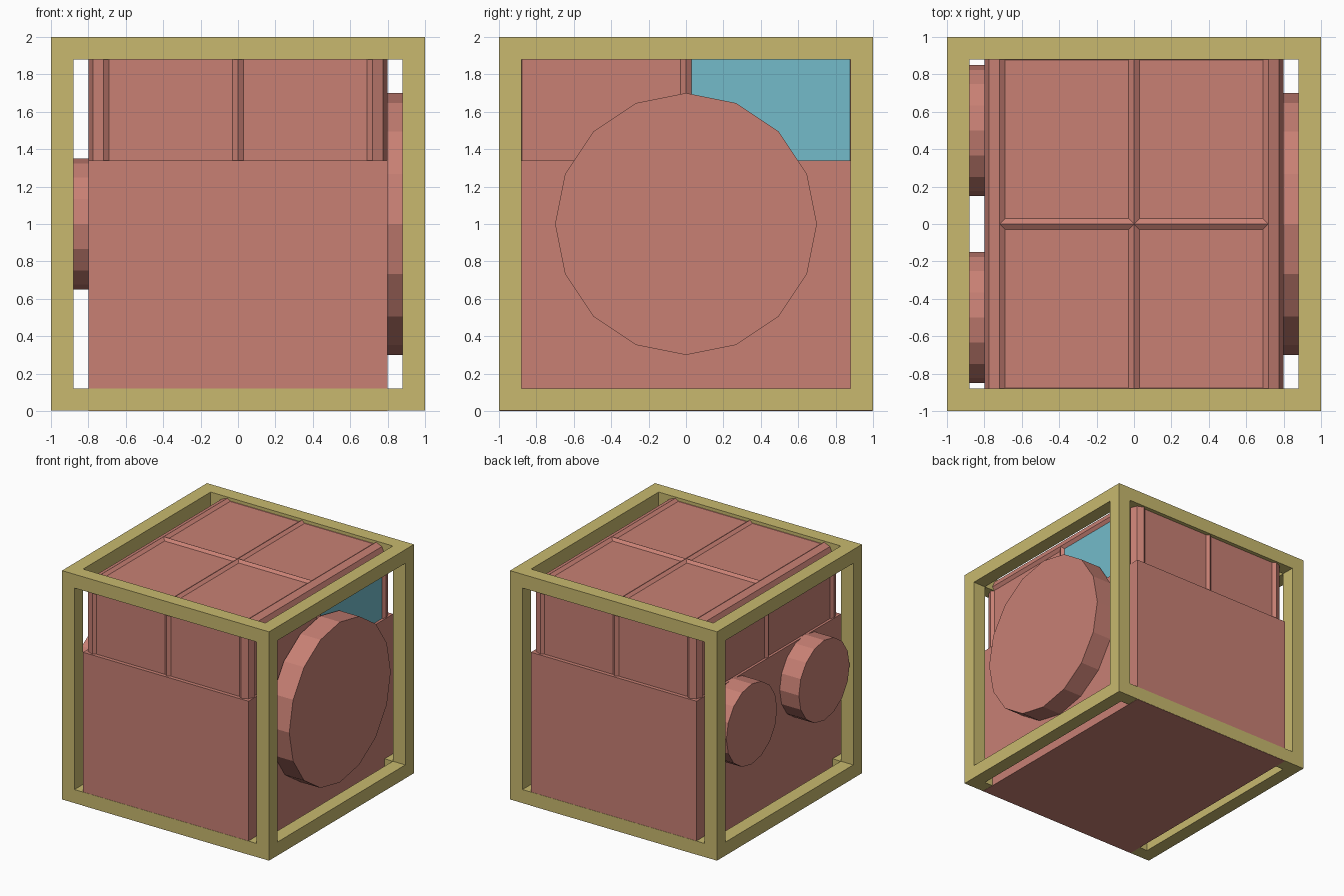
import bpy, bmesh, math
from mathutils import Matrix, Vector

if "Cube" in bpy.data.objects:
    bpy.data.objects.remove(bpy.data.objects["Cube"])


def srgb(r, g, b):
    return tuple((c / 255 / 12.92 if c < 10 else ((c / 255 + 0.055) / 1.055) ** 2.4)
                 for c in (r, g, b)) + (1,)


def material(name, rgb):
    m = bpy.data.materials.new(name)
    m.diffuse_color = srgb(*rgb)
    m.use_nodes = True
    m.node_tree.nodes["Principled BSDF"].inputs["Base Color"].default_value = m.diffuse_color
    return m


YELLOW = material("ochre_yellow", (200, 185, 110))
PINK = material("dusty_pink", (200, 128, 116))
BLUE = material("glass_blue", (115, 187, 202))


def finish(bm, name, *mats):
    me = bpy.data.meshes.new(name)
    bm.to_mesh(me)
    bm.free()
    for m in mats:
        me.materials.append(m)
    ob = bpy.data.objects.new(name, me)
    bpy.context.collection.objects.link(ob)
    return ob


def add_box(bm, lo, hi):
    lo, hi = Vector(lo), Vector(hi)
    mat = Matrix.Translation((lo + hi) / 2) @ Matrix.Diagonal((*(hi - lo), 1))
    return bmesh.ops.create_cube(bm, size=1, matrix=mat)["verts"]


# Open cube frame: four posts, then the beams between them
T, I, Z0 = 0.12, 0.88, 0.002
bm = bmesh.new()
for a in (-1, I):
    for b in (-1, I):
        add_box(bm, (a, b, Z0), (a + T, b + T, 2))
    for z0, z1 in ((Z0, T), (2 - T, 2)):
        add_box(bm, (-I, a, z0), (I, a + T, z1))
        add_box(bm, (a, -I, z0), (a + T, I, z1))
finish(bm, "frame", YELLOW)

# Lower body
bm = bmesh.new()
add_box(bm, (-0.8, -0.998, 0), (0.8, 0.998, 1.34))
finish(bm, "lower_body", PINK)

# Upper cabin: rounded box, split on its centre lines, with recessed panels
bm = bmesh.new()
add_box(bm, (-0.798, -0.985, 0.1), (0.798, 0.985, 1.99))
bmesh.ops.bevel(bm, geom=bm.edges[:], offset=0.08, segments=2, profile=0.5, affect='EDGES')
for normal in ((1, 0, 0), (0, 1, 0)):
    bmesh.ops.bisect_plane(bm, geom=bm.verts[:] + bm.edges[:] + bm.faces[:],
                           plane_co=(0, 0, 0), plane_no=normal)
panels = [f for f in bm.faces if f.calc_area() > 0.3]
bmesh.ops.inset_individual(bm, faces=panels, thickness=0.04, depth=-0.02)
# One window, on the right towards the back
for f in panels:
    if f.normal.x > 0.9 and f.calc_center_median().y > 0:
        f.material_index = 1
finish(bm, "cabin", PINK, BLUE)


# Side discs: one large on the right, two small on the left
def disc(name, side, y, radius):
    bm = bmesh.new()
    mat = Matrix.Translation((side * 0.8875, y, 1)) @ Matrix.Rotation(math.pi / 2, 4, 'Y')
    bmesh.ops.create_cone(bm, cap_ends=True, segments=16, radius1=radius, radius2=radius,
                          depth=0.195, matrix=mat)
    finish(bm, name, PINK)


disc("large_disc", 1, 0, 0.7)
disc("small_disc_front", -1, -0.5, 0.35)
disc("small_disc_back", -1, 0.5, 0.35)
